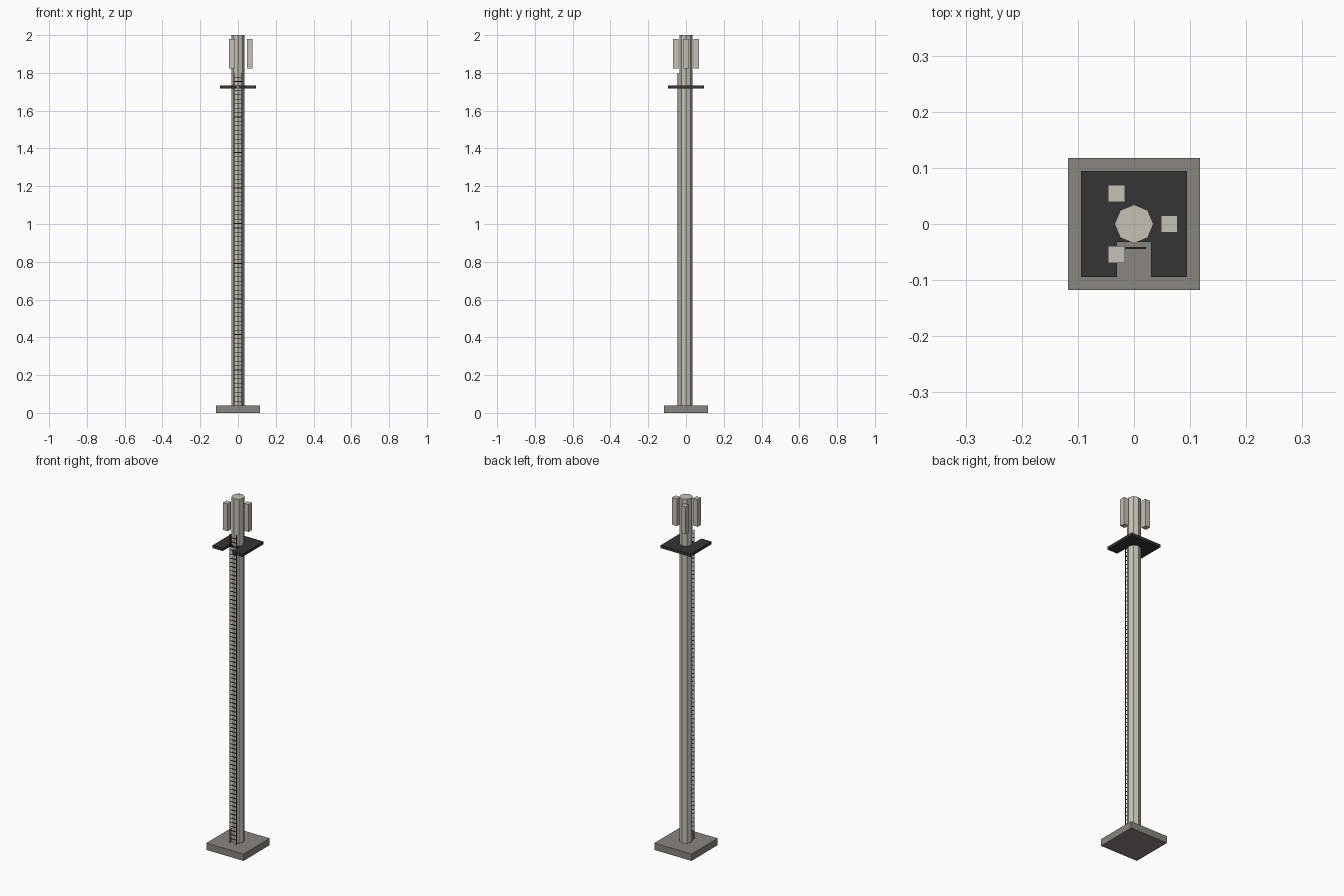
import bpy, bmesh
from math import cos, sin, radians
from mathutils import Matrix, Vector

if "Cube" in bpy.data.objects:
    bpy.data.objects.remove(bpy.data.objects["Cube"])


def material(name, rgb):
    m = bpy.data.materials.new(name)
    m.diffuse_color = (*rgb, 1)
    m.use_nodes = True
    m.node_tree.nodes["Principled BSDF"].inputs["Base Color"].default_value = m.diffuse_color
    return m


CONCRETE = material("concrete", (0.25, 0.24, 0.21))
STEEL = material("pale_steel", (0.56, 0.54, 0.46))
DARK = material("dark_metal", (0.035, 0.035, 0.035))


def finish(bm, name, mat):
    me = bpy.data.meshes.new(name)
    bmesh.ops.recalc_face_normals(bm, faces=bm.faces)
    bm.to_mesh(me)
    bm.free()
    me.materials.append(mat)
    ob = bpy.data.objects.new(name, me)
    bpy.context.collection.objects.link(ob)
    return ob


def add_box(bm, centre, size):
    bmesh.ops.create_cube(bm, size=1, matrix=Matrix.Translation(centre)
                          @ Matrix.Diagonal((*size, 1)))


def box(name, centre, size, mat):
    bm = bmesh.new()
    add_box(bm, centre, size)
    return finish(bm, name, mat)


BASE_TOP = 0.039

# Concrete foundation
box("foundation", (0, 0, BASE_TOP / 2), (0.235, 0.235, BASE_TOP), CONCRETE)

# Eight-sided mast
bm = bmesh.new()
bmesh.ops.create_cone(bm, cap_ends=True, segments=8, radius1=0.0345, radius2=0.0345,
                      depth=2 - BASE_TOP,
                      matrix=Matrix.Translation((0, 0, 1 + BASE_TOP / 2)))
finish(bm, "mast", STEEL)

# Work platform with a ladder opening at the front
h, n, d = 0.0945, 0.0305, -0.032
outline = [(-h, -h), (-n, -h), (-n, d), (n, d), (n, -h), (h, -h), (h, h), (-h, h)]
bm = bmesh.new()
face = bm.faces.new([bm.verts.new((x, y, 1.717)) for x, y in outline])
ext = bmesh.ops.extrude_face_region(bm, geom=[face], use_keep_orig=True)
bmesh.ops.translate(bm, vec=Vector((0, 0, 0.0157)),
                    verts=[v for v in ext["geom"] if isinstance(v, bmesh.types.BMVert)])
finish(bm, "platform", DARK)

# Panel antennas spaced around the mast
for i in range(3):
    a = radians(120 * i)
    box(f"antenna_{i + 1}", (0.0627 * cos(a), 0.0627 * sin(a), 1.902),
        (0.03, 0.03, 0.155), STEEL)

# Ladder rails
LADDER_Y, LADDER_TOP = -0.0428, 1.80
bm = bmesh.new()
for x in (-0.0196, 0.0196):
    add_box(bm, (x, LADDER_Y, (BASE_TOP + LADDER_TOP) / 2),
            (0.004, 0.004, LADDER_TOP - BASE_TOP))
finish(bm, "ladder_rails", DARK)

# Ladder rungs
bm = bmesh.new()
step = 0.0235
for i in range(1, 75):
    add_box(bm, (0, LADDER_Y, BASE_TOP + i * step), (0.0392, 0.003, 0.003))
finish(bm, "ladder_rungs", DARK)
